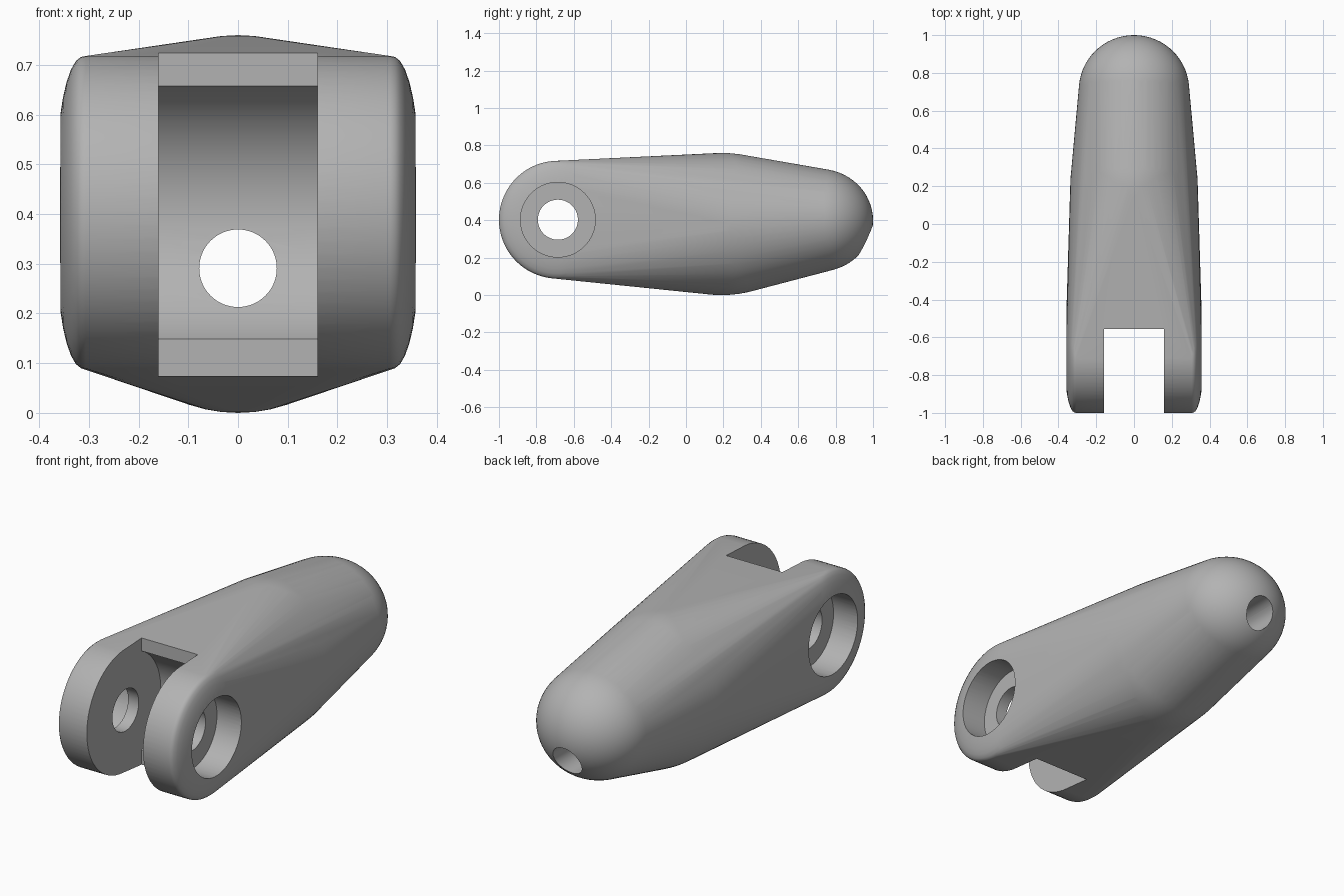
import bpy, bmesh, math
from mathutils import Matrix, Vector

if "Cube" in bpy.data.objects:
    bpy.data.objects.remove(bpy.data.objects["Cube"])

grey = bpy.data.materials.new("plain_grey")
grey.use_nodes = True
grey.diffuse_color = (0.45, 0.45, 0.45, 1)
grey.node_tree.nodes["Principled BSDF"].inputs["Base Color"].default_value = (0.45, 0.45, 0.45, 1)

PIVOT = Vector((0, -0.685, 0.403))


def make_object(name, bm):
    mesh = bpy.data.meshes.new(name)
    bmesh.ops.recalc_face_normals(bm, faces=bm.faces)
    bm.to_mesh(mesh)
    bm.free()
    mesh.materials.append(grey)
    obj = bpy.data.objects.new(name, mesh)
    bpy.context.collection.objects.link(obj)
    return obj


def ellipsoid(bm, centre, radii):
    bmesh.ops.create_uvsphere(bm, u_segments=64, v_segments=32, radius=1,
                              matrix=Matrix.Translation(centre) @ Matrix.Diagonal((*radii, 1)))


def cylinder(name, centre, axis, radius, length):
    bm = bmesh.new()
    turn = Vector((0, 0, 1)).rotation_difference(Vector(axis)).to_matrix().to_4x4()
    bmesh.ops.create_cone(bm, cap_ends=True, segments=64, radius1=radius, radius2=radius,
                          depth=length, matrix=Matrix.Translation(centre) @ turn)
    return make_object(name, bm)


# Body: a hull around the rounded knuckle, the belly and the fingertip
bm = bmesh.new()
knuckle_profile = [(0.306, 0.315), (0.316, 0.313), (0.326, 0.305), (0.336, 0.288),
                   (0.345, 0.262), (0.352, 0.232), (0.357, 0.2), (0.361, 0.12)]
for side in (-1, 1):
    for x, radius in knuckle_profile:
        for i in range(72):
            a = math.tau * i / 72
            bm.verts.new(PIVOT + Vector((side * x, radius * math.cos(a), radius * math.sin(a))))
ellipsoid(bm, (0, 0.19, 0.38), (0.338, 0.5, 0.38))
ellipsoid(bm, (0, 0.71, 0.4), (0.292, 0.29, 0.275))
hull = bmesh.ops.convex_hull(bm, input=bm.verts)
inner = {g for g in hull["geom_interior"] + hull["geom_unused"] if isinstance(g, bmesh.types.BMVert)}
bmesh.ops.delete(bm, geom=list(inner), context="VERTS")
# Keep only the hull skin
skin = {f for f in hull["geom"] if isinstance(f, bmesh.types.BMFace) and f.is_valid}
bmesh.ops.delete(bm, geom=[f for f in bm.faces if f not in skin], context="FACES")
body = make_object("finger_segment", bm)

# Slot between the prongs, with a round floor
bm = bmesh.new()
bmesh.ops.create_cube(bm, size=1, matrix=Matrix.Translation((0, -1.055, 0.4))
                      @ Matrix.Diagonal((0.32, 1, 2, 1)))
cutters = [make_object("slot_cutter", bm),
           cylinder("slot_floor_cutter", PIVOT, (1, 0, 0), 0.286, 0.3198),
           cylinder("pin_hole_cutter", PIVOT, (1, 0, 0), 0.107, 2),
           cylinder("cord_hole_cutter", (0, 0.35, 0.291), (0, 1, 0), 0.078, 2)]
# Wide recesses on the outer sides of the prongs
for side in (-1, 1):
    cutters.append(cylinder("recess_cutter", PIVOT + Vector((side * 0.42, 0, 0)),
                            (1, 0, 0), 0.2, 0.4))

for cutter in cutters:
    cut = body.modifiers.new(cutter.name, "BOOLEAN")
    cut.operation = "DIFFERENCE"
    cut.solver = "EXACT"
    cut.object = cutter
    cutter.hide_render = True

# Apply the cuts, then discard the cutters
bpy.context.view_layer.update()
result = bpy.data.meshes.new_from_object(body.evaluated_get(bpy.context.evaluated_depsgraph_get()))
body.modifiers.clear()
body.data = result
result.materials.clear()
result.materials.append(grey)
for polygon in result.polygons:
    polygon.material_index = 0
for cutter in cutters:
    bpy.data.objects.remove(cutter)

bpy.ops.object.select_all(action="DESELECT")
body.select_set(True)
bpy.context.view_layer.objects.active = body
bpy.ops.object.shade_smooth_by_angle(angle=math.radians(30))
